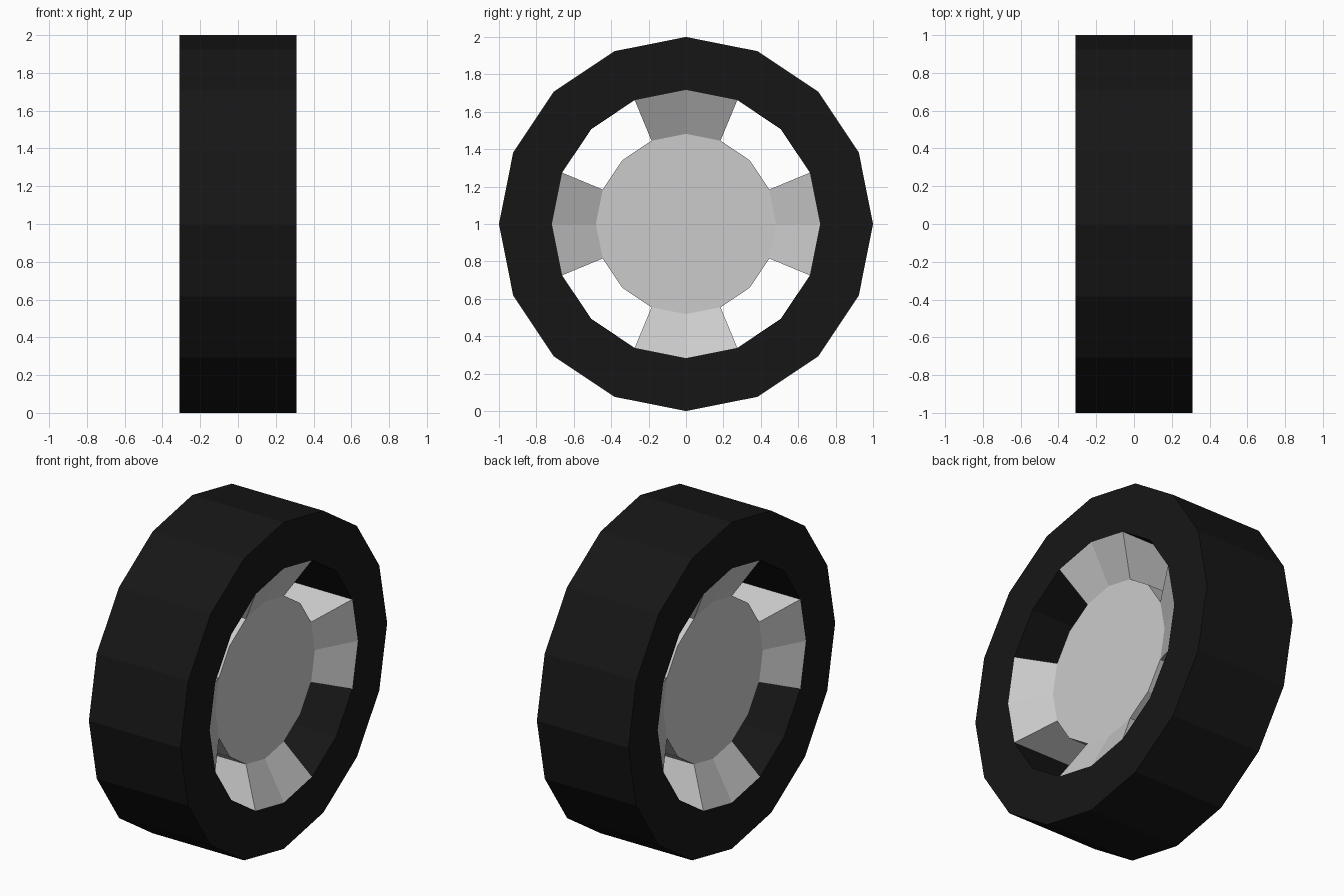
import bpy, bmesh
from math import sin, cos, pi

if "Cube" in bpy.data.objects:
    bpy.data.objects.remove(bpy.data.objects["Cube"])

SIDES = 16
STEP = 2 * pi / SIDES
CENTRE_Z = 1.0


def sweep(name, profile, start=0, steps=SIDES):
    """Sweep a closed (x, radius) profile around the x axle, capping partial sweeps."""
    bm = bmesh.new()
    full = steps == SIDES
    rings = []
    for i in range(steps if full else steps + 1):
        a = (start + i) * STEP
        rings.append([bm.verts.new((x, r * cos(a), CENTRE_Z + r * sin(a)))
                      for x, r in profile])
    n = len(profile)
    for i in range(steps):
        a, b = rings[i], rings[(i + 1) % len(rings)]
        for j in range(n):
            k = (j + 1) % n
            bm.faces.new((a[j], a[k], b[k], b[j]))
    if not full:
        bm.faces.new(rings[0])
        bm.faces.new(rings[-1])
    return finish(name, bm)


def finish(name, bm):
    bmesh.ops.recalc_face_normals(bm, faces=bm.faces)
    mesh = bpy.data.meshes.new(name)
    bm.to_mesh(mesh)
    bm.free()
    obj = bpy.data.objects.new(name, mesh)
    bpy.context.collection.objects.link(obj)
    return obj


HALF, R_OUT, R_IN = 0.31, 1.0, 0.717
HUB_HALF, R_HUB = 0.183, 0.482

# Tyre: square-section black ring
tyre = sweep("tyre", [(-HALF, R_IN), (-HALF, R_OUT), (HALF, R_OUT), (HALF, R_IN)])
black = bpy.data.materials.new("black_rubber")
black.diffuse_color = (0.008, 0.008, 0.008, 1)
black.use_nodes = True
black.node_tree.nodes["Principled BSDF"].inputs["Base Color"].default_value = black.diffuse_color
tyre.data.materials.append(black)

# Hub: recessed disc with flat faces on both sides
bm = bmesh.new()
caps = [[bm.verts.new((x, R_HUB * cos(i * STEP), CENTRE_Z + R_HUB * sin(i * STEP)))
         for i in range(SIDES)] for x in (-HUB_HALF, HUB_HALF)]
for ring in caps:
    bm.faces.new(ring)
for i in range(SIDES):
    k = (i + 1) % SIDES
    bm.faces.new((caps[0][i], caps[0][k], caps[1][k], caps[1][i]))
finish("hub", bm)

# Spokes: four wedges flaring from the hub out to the tyre's full width
spoke = [(-HUB_HALF, R_HUB), (-HALF, R_IN), (HALF, R_IN), (HUB_HALF, R_HUB)]
for q in range(4):
    sweep(f"spoke_{q + 1}", spoke, start=q * 4 - 1, steps=2)
